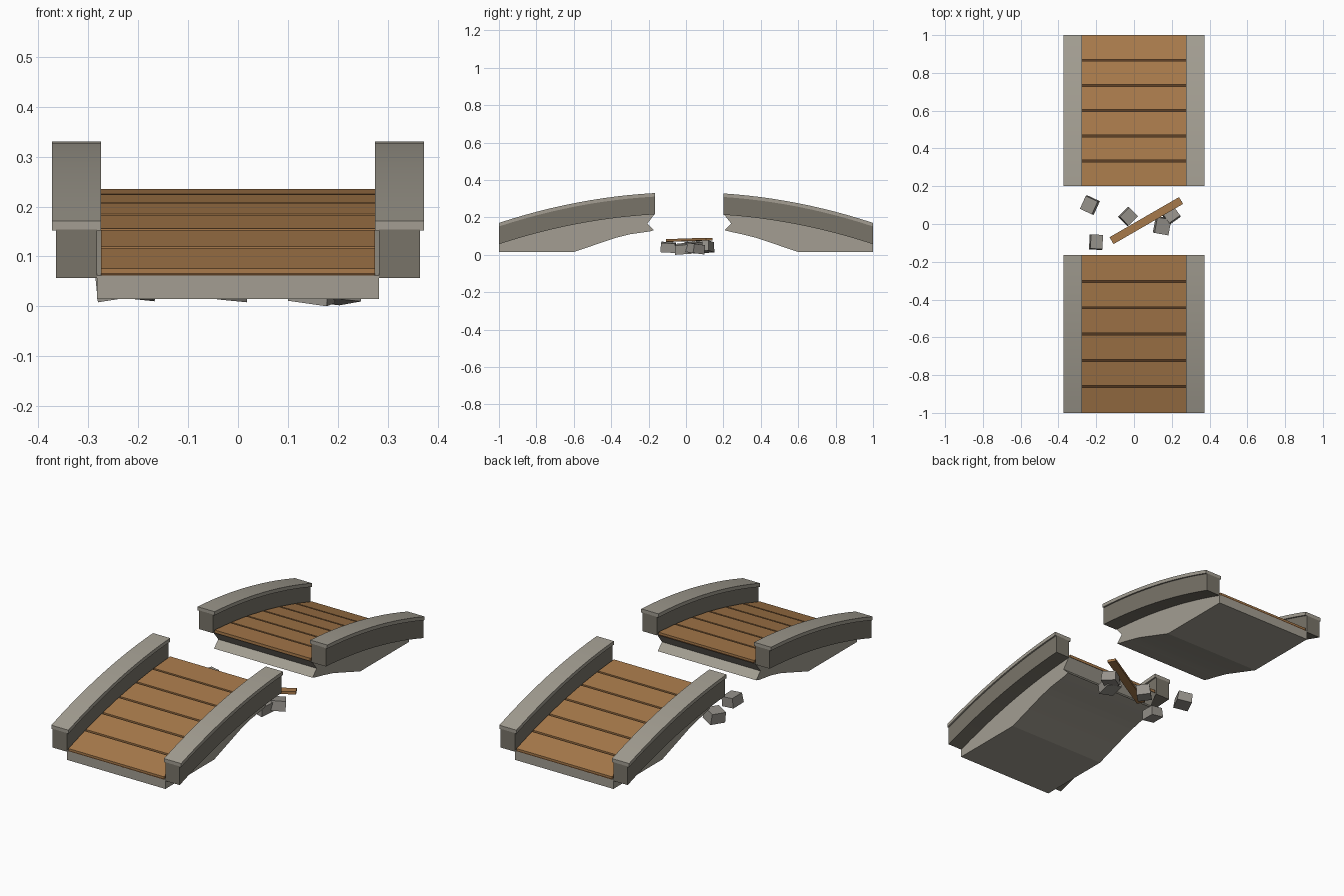
import bpy, bmesh
from math import radians
from mathutils import Matrix, Euler

cube = bpy.data.objects.get("Cube")
if cube:
    bpy.data.objects.remove(cube, do_unlink=True)


def material(name, hex_code):
    """Flat material from an sRGB hex code."""
    rgb = [int(hex_code[i:i + 2], 16) / 255 for i in (0, 2, 4)]
    lin = [c / 12.92 if c < 0.04045 else ((c + 0.055) / 1.055) ** 2.4 for c in rgb]
    m = bpy.data.materials.new(name)
    m.use_nodes = True
    m.diffuse_color = (*lin, 1)
    m.node_tree.nodes["Principled BSDF"].inputs["Base Color"].default_value = (*lin, 1)
    return m


light_stone = material("light stone", "a39e92")
dark_stone = material("dark stone", "797469")
rubble_stone = material("rubble stone", "96928b")
wood = material("plank wood", "a87a4b")
dark_wood = material("dark wood", "5a3d24")


def make_object(name, bm, mat, smooth=True):
    bmesh.ops.recalc_face_normals(bm, faces=bm.faces)
    mesh = bpy.data.meshes.new(name)
    bm.to_mesh(mesh)
    bm.free()
    mesh.materials.append(mat)
    obj = bpy.data.objects.new(name, mesh)
    bpy.context.collection.objects.link(obj)
    if smooth:
        bpy.ops.object.select_all(action="DESELECT")
        obj.select_set(True)
        bpy.context.view_layer.objects.active = obj
        bpy.ops.object.shade_smooth_by_angle(angle=radians(15))
    return obj


def prism(name, profile, x0, x1, mat):
    """Side profile of (y, z) points, extruded across x."""
    bm = bmesh.new()
    face = bm.faces.new([bm.verts.new((x0, y, z)) for y, z in profile])
    new = bmesh.ops.extrude_face_region(bm, geom=[face])["geom"]
    verts = [v for v in new if isinstance(v, bmesh.types.BMVert)]
    bmesh.ops.translate(bm, verts=verts, vec=(x1 - x0, 0, 0))
    return make_object(name, bm, mat)


def arch(crown, a, b, steps=12):
    """Points along the shallow arch that all the courses follow."""
    ys = [a + (b - a) * i / steps for i in range(steps + 1)]
    return [(y, crown - 0.164 * y * y) for y in ys]


def band(low, high, a, b, steps=12):
    return arch(low, a, b, steps) + arch(high, b, a, steps)


def half_bridge(label, s, inner):
    outer, end = s, s * inner

    # Stone base with a notched, broken inner end
    base = arch(0.226, outer, end)
    base += [(s * (inner + 0.042), 0.167), (s * (inner + 0.007), 0.132),
             (s * (inner + 0.03), 0.125), (s * 0.3, 0.11), (s * 0.38, 0.09),
             (s * 0.6, 0.015), (outer, 0.015)]
    prism(label + "_base", base, -0.283, 0.283, light_stone)

    # Parapet walls with overhanging caps
    for side, x in (("left", 1), ("right", -1)):
        prism(f"{label}_{side}_wall", band(0.221, 0.318, outer, end),
              x * 0.283, x * 0.365, dark_stone)
        prism(f"{label}_{side}_cap", band(0.316, 0.335, outer, end),
              x * 0.275, x * 0.373, light_stone)

    # Deck planks over a dark underlay seen through the gaps
    prism(label + "_deck_underlay", band(0.225, 0.231, outer, end),
          -0.274, 0.274, dark_wood)
    pitch = (1 - inner) / 6
    for i in range(6):
        a = 1 - i * pitch - (0.005 if i else 0)
        b = 1 - (i + 1) * pitch + (0.005 if i < 5 else 0)
        prism(f"{label}_plank_{i + 1}", band(0.227, 0.24, s * a, s * b, 1),
              -0.275, 0.275, wood)


half_bridge("front", -1, 0.165)
half_bridge("back", 1, 0.2)


def block(name, size, spot, turn, mat, floor, taper=1.0):
    """Turned block whose lowest corner rests at the floor height."""
    bm = bmesh.new()
    bmesh.ops.create_cube(bm, size=1)
    for v in bm.verts:
        if v.co.z > 0:
            v.co.x *= taper
            v.co.y *= taper
    bmesh.ops.transform(bm, matrix=Matrix.Diagonal((*size, 1)), verts=bm.verts)
    rot = Euler([radians(t) for t in turn]).to_matrix().to_4x4()
    bmesh.ops.transform(bm, matrix=rot, verts=bm.verts)
    low = min(v.co.z for v in bm.verts)
    bmesh.ops.translate(bm, verts=bm.verts, vec=(*spot, floor - low))
    return make_object(name, bm, mat, smooth=False)


# Fallen stones: size, place, turn, floor
stones = [
    ((0.075, 0.08, 0.055), (-0.235, 0.10), (4, -8, -25), 0.008),
    ((0.075, 0.07, 0.055), (-0.03, 0.04), (5, 4, 45), 0.008),
    ((0.068, 0.08, 0.05), (-0.2, -0.095), (-3, 6, -3), 0.01),
    ((0.08, 0.09, 0.05), (0.15, -0.01), (4, 8, -10), 0.0),
    ((0.075, 0.075, 0.05), (0.195, 0.05), (-6, 5, 35), 0.002),
]
for i, (size, spot, turn, floor) in enumerate(stones):
    block(f"fallen_stone_{i + 1}", size, spot, turn, rubble_stone, floor, 0.94)

# Broken plank lying on the stones
block("fallen_plank", (0.425, 0.042, 0.014), (0.065, 0.018), (0, -1, 30), wood, 0.07)
